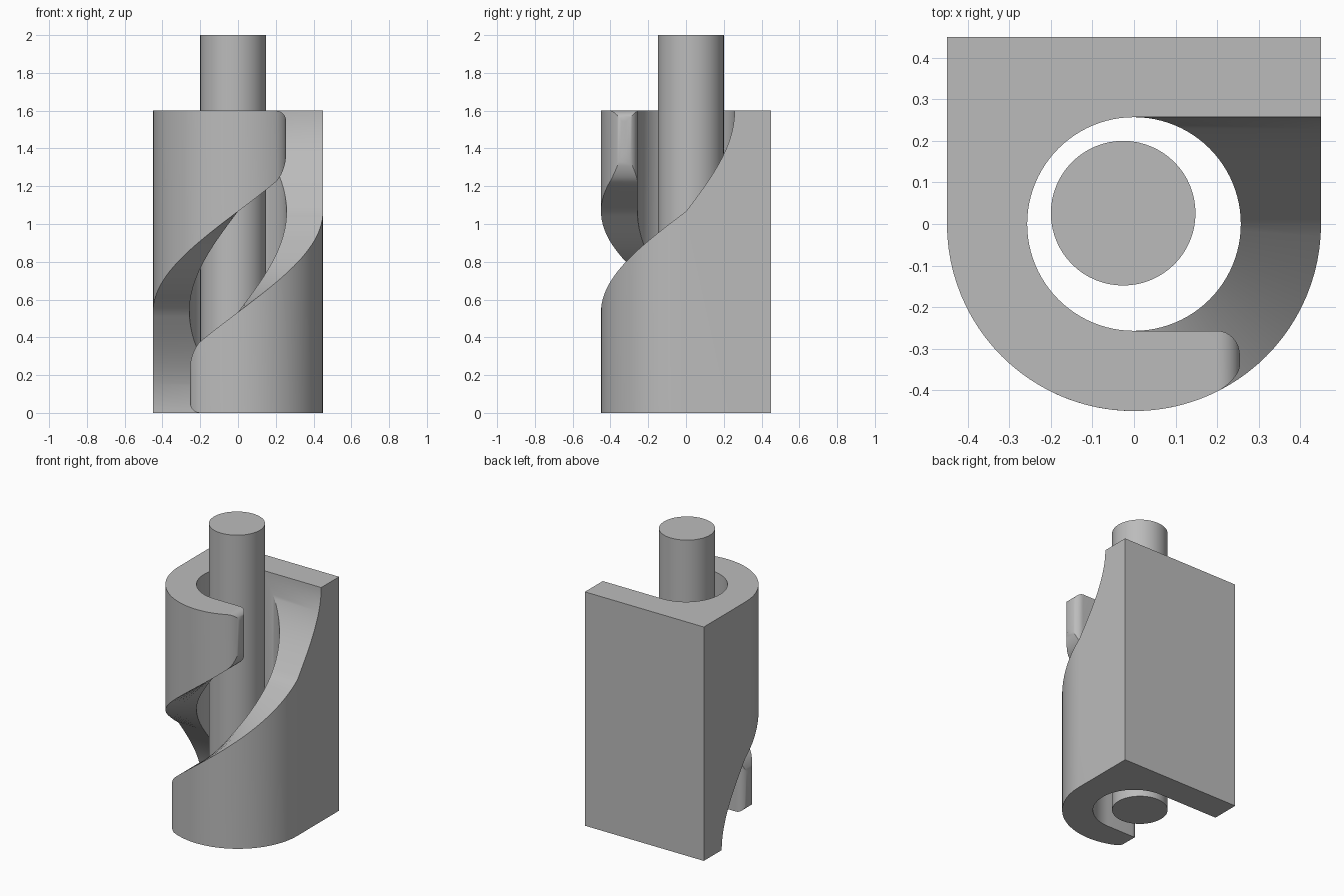
import bpy, bmesh
from math import sin, cos, pi, sqrt, asin

cube = bpy.data.objects.get("Cube")
if cube:
    bpy.data.objects.remove(cube)

R, B, H = 0.45, 0.257, 1.6      # outer radius, bore radius, body height
RISE = H / 3                    # slot climb per quarter turn

grey = bpy.data.materials.new("plain_grey")
grey.use_nodes = True
grey.diffuse_color = (0.5, 0.5, 0.5, 1)
grey.node_tree.nodes["Principled BSDF"].inputs["Base Color"].default_value = (0.5, 0.5, 0.5, 1)


def finish(bm, name):
    mesh = bpy.data.meshes.new(name)
    bm.to_mesh(mesh)
    bm.free()
    obj = bpy.data.objects.new(name, mesh)
    bpy.context.collection.objects.link(obj)
    mesh.materials.append(grey)
    bpy.ops.object.select_all(action="DESELECT")
    obj.select_set(True)
    bpy.context.view_layer.objects.active = obj
    bpy.ops.object.shade_smooth_by_angle(angle=0.5)
    return obj


def lip_station(x):
    """Cross-section of the rounded lip: inner xy, outer xy, bottom, top."""
    u = min(1, max(0, (-x - 0.2) / 0.055))
    k = 1 - sqrt(1 - u * u)
    top = RISE * (1 + asin(x / R) / (pi / 2))
    return ((x, -B - 0.06 * k), (x, -sqrt(R * R - x * x) + 0.03 * k),
            0.055 * k, top - 0.1 * k)


# Stations of one half shell: lip, round front, flat side
stations = [lip_station(-0.2 - 0.055 * cos(i * pi / 16)) for i in range(8)]
stations += [lip_station(-0.2 + 0.02 * i) for i in range(10)]
N = 24
for i in range(2 * N + 1):
    a = i * pi / 2 / N
    inner = (B * sin(a), -B * cos(a))
    outer = (R * sin(a), -R * cos(a)) if i <= N else (R, inner[1])
    stations.append((inner, outer, 0, RISE * (1 + i / N)))

bm = bmesh.new()


def face(points):
    bm.faces.new([bm.verts.new(p) for p in points])


# The two half shells are the same shape turned half round the y axis
for turned in (False, True):
    rings = []
    for (ix, iy), (ox, oy), low, high in stations:
        ring = [(ix, iy, low), (ox, oy, low), (ox, oy, high), (ix, iy, high)]
        rings.append([(-x, y, H - z) if turned else (x, y, z) for x, y, z in ring])
    face(rings[0])
    for a, b in zip(rings, rings[1:]):
        for j in range(4):
            k = (j + 1) % 4
            face([a[j], a[k], b[k], b[j]])

# Back block joining both shells
for z in (0, H):
    face([(0, B, z), (R, B, z), (R, R, z), (-R, R, z), (-R, B, z)])
face([(-R, R, 0), (R, R, 0), (R, R, H), (-R, R, H)])
for x in (-R, R):
    face([(x, B, 0), (x, R, 0), (x, R, H), (x, B, H)])

bmesh.ops.remove_doubles(bm, verts=bm.verts, dist=0.0001)
bmesh.ops.dissolve_limit(bm, angle_limit=0.002, verts=bm.verts, edges=bm.edges)
bmesh.ops.recalc_face_normals(bm, faces=bm.faces)
finish(bm, "slotted_body")

# Rod standing slightly off centre in the bore
bm = bmesh.new()
bmesh.ops.create_cone(bm, cap_ends=True, segments=64, radius1=0.174, radius2=0.174, depth=2)
bmesh.ops.translate(bm, verts=bm.verts, vec=(-0.026, 0.026, 1))
finish(bm, "centre_rod")
